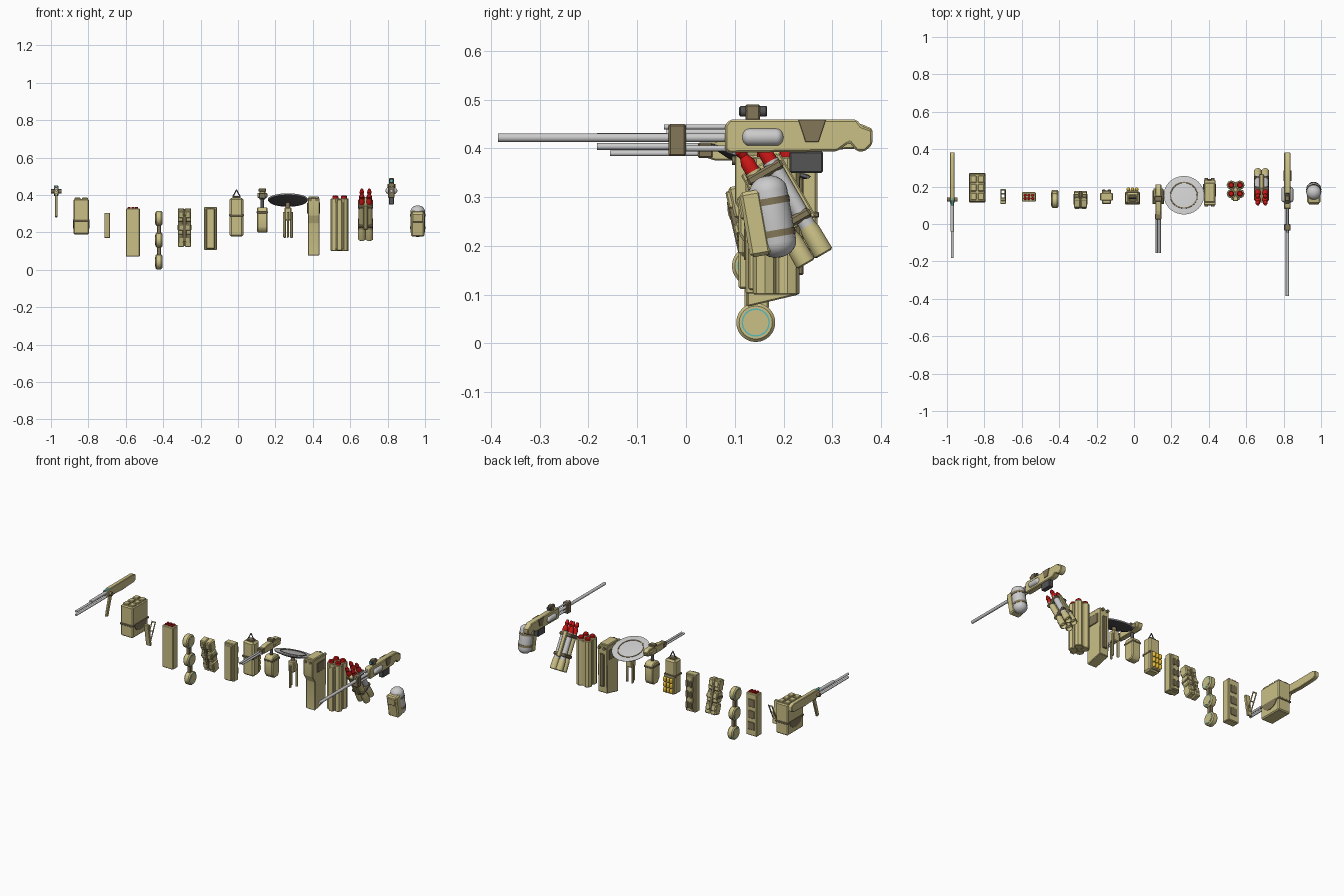
import bpy, bmesh, math
from mathutils import Matrix, Vector

if "Cube" in bpy.data.objects:
    bpy.data.objects.remove(bpy.data.objects["Cube"])

def mat(name, r, g, b):
    m = bpy.data.materials.new(name)
    m.diffuse_color = (r, g, b, 1)
    m.use_nodes = True
    m.node_tree.nodes["Principled BSDF"].inputs["Base Color"].default_value = m.diffuse_color
    return m

TAN = mat("tan", .6, .53, .24)
DARK = mat("dark_tan", .23, .185, .1)
RED = mat("red", .6, .008, .008)
CHAR = mat("charcoal", .09, .09, .09)
TEAL = mat("teal", .1, .5, .5)
GOLD = mat("gold", .75, .48, .04)
T = Matrix()  # current tilt for grouped parts

def tilt(p=(0, 0, 0), deg=0, axis='X'):
    global T
    T = Matrix.Translation(p) @ Matrix.Rotation(math.radians(deg), 4, axis)

def finish(name, bm, m):
    bmesh.ops.recalc_face_normals(bm, faces=bm.faces)
    bm.transform(T)
    me = bpy.data.meshes.new(name)
    bm.to_mesh(me)
    bm.free()
    for p in me.polygons:
        p.use_smooth = True
    me.set_sharp_from_angle(angle=math.radians(32))
    if m:
        me.materials.append(m)
    bpy.context.collection.objects.link(bpy.data.objects.new(name, me))

def box(name, x, y, z, m=TAN, bevel=.004):
    """Box from three (low, high) ranges with chamfered edges."""
    bm = bmesh.new()
    bmesh.ops.create_cube(bm, size=1)
    for v in bm.verts:
        v.co = Vector([sum(r) / 2 + c * (r[1] - r[0]) for r, c in zip((x, y, z), v.co)])
    if bevel:
        bmesh.ops.bevel(bm, geom=bm.edges[:], offset=bevel, segments=1, affect='EDGES')
    finish(name, bm, m)

def prof(name, pts, x, w, m=TAN, bevel=.003):
    """Side profile in (y, z) extruded along x."""
    bm = bmesh.new()
    f = bm.faces.new([bm.verts.new((x - w / 2, y, z)) for y, z in pts])
    r = bmesh.ops.extrude_face_region(bm, geom=[f])
    bmesh.ops.translate(bm, verts=[v for v in r['geom'] if isinstance(v, bmesh.types.BMVert)], vec=(w, 0, 0))
    if bevel:
        bmesh.ops.recalc_face_normals(bm, faces=bm.faces)
        bmesh.ops.bevel(bm, geom=bm.edges[:], offset=bevel, segments=1, affect='EDGES')
    finish(name, bm, m)

def lathe(name, pts, p, d, m=None, n=20):
    """Turned part: (radius, height) points spun about direction d at p."""
    bm = bmesh.new()
    vs = [bm.verts.new((r, 0, h)) for r, h in pts]
    es = [bm.edges.new(e) for e in zip(vs, vs[1:])]
    bmesh.ops.spin(bm, geom=vs + es, axis=(0, 0, 1), cent=(0, 0, 0), steps=n, angle=math.tau)
    bmesh.ops.remove_doubles(bm, verts=bm.verts, dist=1e-5)
    q = Vector(d).to_track_quat('Z', 'Y').to_matrix().to_4x4()
    bm.transform(Matrix.Translation(p) @ q)
    finish(name, bm, m)

def rod(name, a, b, r, m=None, n=16, c=0):
    d = Vector(b) - Vector(a)
    L = d.length
    pts = [(0, 0), (r - c, 0), (r, c), (r, L - c), (r - c, L), (0, L)]
    if not c:
        pts = [(0, 0), (r, 0), (r, L), (0, L)]
    lathe(name, pts, a, d, m, n)

def capsule(name, r, L, p, d, m=None):
    a = [math.pi / 2 * i / 5 for i in range(6)]
    low = [(r * math.sin(t), r * .8 * (1 - math.cos(t))) for t in a]
    lathe(name, low + [(q, L - h) for q, h in reversed(low)], p, d, m)

def around(c, h):
    return (c - h, c + h)

# long light gun with folding grip
X = -.972
prof("light_gun_body", [(.11, .402), (.11, .44), (.13, .45), (.36, .45), (.382, .44), (.382, .41), (.36, .4), (.25, .395)], X, .026)
rod("light_gun_barrel_top", (X, .12, .432), (X, -.04, .432), .009)
for i, z in enumerate((.425, .404)):
    rod(f"light_gun_barrel_{i}", (X, .12, z), (X, -.182, z), .007)
rod("light_gun_cross_pin", (X - .028, .13, .42), (X + .028, .13, .42), .011, DARK)
rod("light_gun_lens", (X, .14, .445), (X, .1, .445), .006, TEAL)
prof("light_gun_grip", [(.14, .405), (.165, .405), (.125, .28), (.105, .285)], X, .012, TAN, .002)

# large ammo box with lids
X = -.838
box("ammo_box", around(X, .041), (.118, .27), (.19, .378), TAN, .006)
for i in range(2):
    for j in range(3):
        box("ammo_box_lid", around(X - .02 + .04 * i, .016), around(.148 + .046 * j, .019), (.37, .386), TAN, .003)
box("ammo_box_strap", around(X, .043), (.115, .273), (.258, .27), DARK, .002)
prof("ammo_box_side_plate", [(.194 + .06 * math.cos(math.pi * i / 10), .27 - .05 * math.sin(math.pi * i / 10)) for i in range(11)], X, .088, DARK, 0)

# small spring clip
X = -.7
prof("clip_plate", [(.13, .17), (.143, .17), (.125, .305), (.107, .305)], X, .03, TAN, .002)
for s in (-1, 1):
    rod("clip_loop_side", (X + s * .011, .138, .2), (X + s * .011, .183, .295), .0035, TAN, 8)
for y, z in ((.138, .2), (.161, .248), (.183, .295)):
    rod("clip_loop_bar", (X - .014, y, z), (X + .014, y, z), .0035, TAN, 8)

# tall magazine with windows
X = -.562
box("magazine", around(X, .037), (.12, .17), (.07, .328), TAN, .004)
for i in range(3):
    box("magazine_window", around(X, .022), (.165, .172), around(.13 + .07 * i, .024), DARK, .002)
    for y in (.136, .154):
        rod("magazine_round", (X - .02 + .02 * i, y, .32), (X - .02 + .02 * i, y, .336), .008, RED, 10, .002)

# chain of three disc charges
X = -.423
for i, (y, z) in enumerate(((.143, .043), (.134, .159), (.125, .275))):
    rod(f"disc_charge_{i}", (X - .018, y, z), (X + .018, y, z), .04, TAN, 24, .006)
    rod("disc_light_ring", (X - .0187, y, z), (X + .0187, y, z), .029, TEAL, 24)
    rod("disc_cap", (X - .0195, y, z), (X + .0195, y, z), .026, TAN, 24)
    if i < 2:
        box("disc_link", around(X, .011), around(y - .004, .012), around(z + .058, .03), DARK, .003)

# tilted pouch bundle
tilt((-.286, .13, .225), 13)
for s in (-1, 1):
    for i in range(3):
        box("bundle_pouch", around(s * .0185, .0175), (-.022, .026), around(-.069 + .069 * i, .033), TAN, .005)
        box("bundle_flap", around(s * .0185, .014), (-.029, .03), around(-.061 + .069 * i, .018), TAN, .003)
box("bundle_strap", around(0, .0385), (-.026, .029), around(0, .008), DARK, .002)
box("bundle_centre_strap", around(0, .01), (-.031, .032), (-.07, .075), DARK, .003)

# pocket panel box
tilt()
X = -.147
prof("panel_box", [(.125, .105), (.165, .105), (.165, .335), (.125, .335)], X, .067)
box("panel_box_core", around(X, .024), (.108, .178), (.112, .328), TAN, .004)
for s in (-1, 1):
    for i in range(3):
        box("panel_pocket", around(X + s * .014, .009), (.17, .184), around(.15 + .065 * i, .02), DARK, .003)

# pouch with shells and wire ring
X = -.008
box("shell_pouch", around(X, .037), (.108, .168), (.178, .385), TAN, .009)
box("shell_strap", around(X, .039), (.105, .171), (.285, .297), DARK, .002)
for i in range(3):
    for x in (-.022, 0, .022):
        capsule("shell", .0095, .03, (X + x, .186, .19 + .032 * i), (0, 0, 1), GOLD)
box("shell_rack", around(X, .033), (.165, .18), (.183, .29), TAN)
box("shell_pouch_cap", around(X, .022), (.12, .155), (.38, .394), DARK)
for a, b in (((-.02, .39), (0, .428)), ((.02, .39), (0, .428)), ((-.02, .39), (.02, .39))):
    rod("hang_wire", (X + a[0], .138, a[1]), (X + b[0], .138, b[1]), .003, CHAR, 8)

# twin barrel gun on a holster
X = .13
prof("twin_gun_body", [(.03, .385), (.03, .405), (.07, .418), (.19, .425), (.213, .41), (.205, .385), (.14, .375), (.06, .375)], X, .032)
box("twin_gun_breech", around(X, .027), (.135, .19), (.385, .412), TAN)
for s in (-1, 1):
    rod("twin_gun_barrel", (X + s * .008, .05, .39), (X + s * .008, -.156, .39), .006)
box("twin_gun_clamp", around(X, .018), (.025, .055), (.38, .412), DARK, .003)
box("twin_gun_sight", around(X, .02), (.12, .15), (.418, .435), DARK, .003)
rod("twin_gun_post", (X, .14, .32), (X, .14, .39), .009, CHAR)
prof("twin_gun_holster", [(.125, .2), (.165, .2), (.178, .225), (.178, .32), (.165, .334), (.12, .334), (.108, .32), (.108, .225)], X, .056, TAN, .005)
box("holster_strap", around(X, .03), (.106, .18), (.302, .314), DARK, .002)

# tilted dish on a folded tripod
X = .267
tilt((X, .152, .37), -18)
lathe("dish", [(0, -.012), (.06, -.01), (.104, 0), (.108, .006), (.1, .008), (0, .004)], (0, 0, 0), (0, 0, 1), None, 40)
lathe("dish_underside", [(0, -.014), (.062, -.012), (.103, -.001)], (0, 0, 0), (0, 0, 1), CHAR, 40)
lathe("dish_ring", [(.068, .004), (.069, .009), (.075, .009), (.076, .004)], (0, 0, 0), (0, 0, 1), DARK, 40)
tilt()
rod("dish_post", (X, .15, .3), (X, .152, .36), .012, DARK)
box("tripod_hub", around(X, .019), (.13, .17), (.265, .333), TAN, .005)
for i in range(3):
    a = math.radians(30 + 120 * i)
    tilt((X + .015 * math.cos(a), .15 + .018 * math.sin(a), .3), math.degrees(a), 'Z')
    prof("tripod_leg", [(-.006, .01), (.006, .01), (.005, -.125), (-.005, -.13)], .006, .014, TAN, .002)
tilt()

# tall case with slanted base
X = .404
prof("tall_case", [(.125, .075), (.23, .1), (.235, .385), (.1, .385), (.1, .29), (.125, .25)], X, .062)
box("case_lid", around(X, .028), (.115, .22), (.38, .393), TAN)
box("case_recess", around(X, .014), (.23, .241), (.14, .34), DARK, .003)
for s in (-1, 1):
    rod("case_lug", (X + s * .017, .094, .375), (X + s * .017, .245, .375), .009, DARK, 12)
    box("case_side_panel", around(X + s * .03, .005), (.145, .215), (.3, .36), DARK, .003)

# four tube rocket rack
X = .543
for sx in (-1, 1):
    for sy in (-1, 1):
        p = (X + sx * .023, .185 + sy * .023)
        rod("rack_tube", (*p, .1), (*p, .382), .025, TAN, 8, .003)
        rod("rack_rocket", (*p, .36), (*p, .398), .016, RED, 16, .005)
box("rack_core", around(X, .014), (.122, .225), (.102, .375), TAN, .003)
box("rack_foot", around(X, .022), (.128, .165), (.11, .36), TAN, .003)

# tilted missile cluster
X = .682
tilt((X, .197, .29), 30)
for sx in (-1, 1):
    for sy in (-1, 1):
        x, y = sx * .02, sy * .021
        rod("missile_tube", (x, y, -.08), (x, y, .085), .017, TAN if sy < 0 else None, 16)
        lathe("missile_nozzle", [(0, -.13), (.012, -.115), (.017, -.135), (.021, -.132), (.02, -.08), (.015, -.06), (0, -.06)], (x, y, 0), (0, 0, 1), TAN, 12)
        lathe("missile_tip", [(0, .08), (.015, .08), (.015, .105), (.009, .12), (.013, .13), (.007, .15), (0, .152)], (x, y, 0), (0, 0, 1), RED, 12)
for z in (-.045, .07):
    box("missile_strap", around(0, .04), around(0, .041), around(z, .01), DARK, .005)
box("missile_spine", around(0, .012), around(0, .046), (-.06, .09), TAN, .003)
tilt()

# long rifle
X = .82
prof("rifle_body", [(.08, .396), (.08, .448), (.09, .459), (.35, .459), (.36, .446), (.382, .438), (.382, .408), (.367, .394),
                    (.35, .394), (.335, .412), (.31, .394), (.09, .391)], X, .036, TAN, .004)
rod("rifle_barrel", (X, .1, .422), (X, -.385, .422), .009)
rod("rifle_gas_tube", (X, .1, .444), (X, -.045, .444), .005)
box("rifle_clamp", around(X, .018), (-.036, 0), (.384, .45), DARK, .004)
rod("rifle_lower_tube", (X, .1, .4), (X, -.03, .4), .006)
box("rifle_magazine", around(X, .014), (.212, .281), (.35, .394), CHAR, .003)
for s in (-1, 1):
    capsule("rifle_side_bolt", .018, .085, (X + s * .014, .115, .423), (0, 1, 0))
    prof("rifle_side_plate", [(.245, .413), (.272, .413), (.287, .459), (.23, .459)], X + s * .018, .006, DARK, .001)
rod("rifle_scope", (X, .11, .476), (X, .166, .476), .011, CHAR, 16, .002)
rod("rifle_scope_lens", (X, .1085, .476), (X, .115, .476), .008, TEAL)
box("rifle_scope_mount", around(X, .013), (.122, .152), (.457, .49), DARK, .003)

# canister with holder
X = .961
tilt((X, .178, .26), 10)
capsule("canister", .039, .17, (0, 0, -.085), (0, 0, 1))
for z in (-.035, .032):
    rod("canister_band", (0, 0, z - .007), (0, 0, z + .007), .0405, DARK, 20)
box("canister_holder", around(0, .035), (-.06, -.015), (-.075, .06), TAN, .007)
box("canister_holder_flap", around(0, .029), (-.066, -.03), (.005, .052), TAN, .004)
